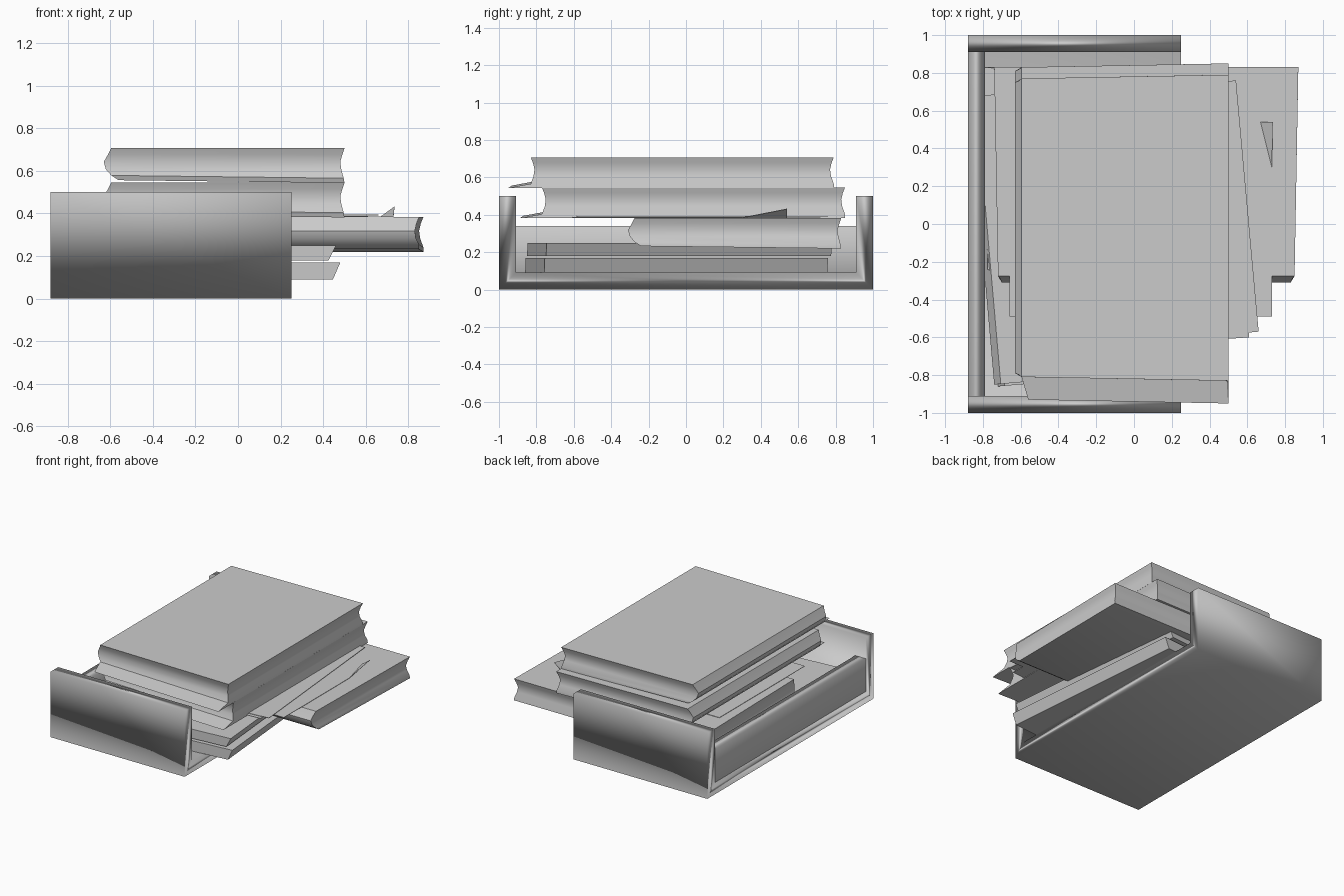
import bpy, bmesh, math
from mathutils import Matrix, Vector

if "Cube" in bpy.data.objects:
    bpy.data.objects.remove(bpy.data.objects["Cube"])

gray = bpy.data.materials.new("plain_gray")
gray.use_nodes = True
gray.diffuse_color = (0.6, 0.6, 0.6, 1)
gray.node_tree.nodes["Principled BSDF"].inputs["Base Color"].default_value = (0.6, 0.6, 0.6, 1)


def finish(name, bm, angle=None):
    """Turn a bmesh into a named, shaded object."""
    bmesh.ops.recalc_face_normals(bm, faces=bm.faces)
    mesh = bpy.data.meshes.new(name)
    bm.to_mesh(mesh)
    bm.free()
    mesh.materials.append(gray)
    ob = bpy.data.objects.new(name, mesh)
    bpy.context.collection.objects.link(ob)
    if angle:
        bpy.ops.object.select_all(action='DESELECT')
        ob.select_set(True)
        bpy.context.view_layer.objects.active = ob
        bpy.ops.object.shade_smooth_by_angle(angle=math.radians(angle))
    return ob


def loft(bm, rings):
    """Skin a list of equal rings and cap both ends."""
    rows = [[bm.verts.new(p) for p in ring] for ring in rings]
    n = len(rows[0])
    for a, b in zip(rows, rows[1:]):
        for i in range(n):
            j = (i + 1) % n
            bm.faces.new((a[i], a[j], b[j], b[i]))
    bm.faces.new(rows[0])
    bm.faces.new(rows[-1])


# Open tray: U-shaped section along x, closed by a lower side wall
WALL = 0.09
section = [(-1, 0), (1, 0), (1, 0.5), (1 - WALL, 0.5), (1 - WALL, WALL),
           (WALL - 1, WALL), (WALL - 1, 0.5), (-1, 0.5)]
bm = bmesh.new()
loft(bm, [[(x, y, z) for y, z in section] for x in (-0.88, 0.25)])
tray = finish("tray", bm)
bm = bmesh.new()
loft(bm, [[(x, y, z) for x, y in ((-0.88, -0.91), (-0.79, -0.91), (-0.79, 0.91), (-0.88, 0.91))]
          for z in (WALL, 0.34)])
side_wall = finish("tray_side_wall", bm)
for ob in (tray, side_wall):
    ob.data.polygons.foreach_set("use_smooth", [True] * len(ob.data.polygons))
    ob.modifiers.new("face_weights", 'WEIGHTED_NORMAL')


def book(name, spine, fore, start, end, fin, z, turned=False):
    """Rounded spine, hollow page edges and a bottom cover that sticks out."""
    # height, spine inset, page-edge inset, end inset
    layers = [(0.0, 0.07, 0.0, -fin), (0.022, 0.035, 0.004, 0.0), (0.05, 0.01, 0.015, 0.015),
              (0.085, 0.0, 0.02, 0.02), (0.12, 0.02, 0.01, 0.012), (0.15, 0.035, 0.0, 0.0)]
    rings = []
    for h, s, f, e in layers:
        back = max(e, 0)
        u0, u1, v0, v1 = spine + s, fore - f, start + e, end - back
        ring = [(u0, v0 + 0.01), (u1, v0 - 0.01), (u1, v1 + 0.01), (u0, v1 - 0.01)]
        # the stack leans slightly down towards the page edge
        ring = [(u, v, z + h - (0.012 * (u - spine) if h < 0.03 else 0)) for u, v in ring]
        rings.append([(v, u, w) if turned else (u, v, w) for u, v, w in ring])
    bm = bmesh.new()
    loft(bm, rings)
    return finish(name, bm, 42)


book("top_book", -0.63, 0.50, -0.82, 0.78, 0.12, 0.557)
book("second_book", -0.63, 0.50, -0.76, 0.84, 0.12, 0.395)
book("crosswise_book", -0.31, 0.83, -0.73, 0.86, 0.055, 0.233, turned=True)


# Two sheared, slightly turned paper blocks on the tray floor
def paper_block(name, corner, z, height, length, width=1.17, turn=5):
    rot = Matrix.Rotation(math.radians(turn), 3, 'Z')
    rings = []
    for h, shear in ((0, 0), (height, 0.035)):
        ring = []
        for x, y in ((0, 0), (width, 0), (width, length), (0, length)):
            p = rot @ Vector((x + shear, y, 0))
            ring.append((max(p.x + corner[0], -0.875), p.y + corner[1], z + h))
        rings.append(ring)
    bm = bmesh.new()
    loft(bm, rings)
    finish(name, bm)


paper_block("lower_paper_block", (-0.72, -0.86), WALL, 0.08, 1.52)
paper_block("upper_paper_block", (-0.74, -0.85), 0.18, 0.07, 1.53)


# Loose sheets between the books
def sheet(name, points, z):
    bm = bmesh.new()
    loft(bm, [[(x, y, z + lift + t) for x, y, lift in points] for t in (0, 0.003)])
    finish(name, bm)


sheet("turned_sheet", [(0.66, -0.57, 0), (0.54, 0.76, 0), (-0.48, 0.67, 0), (-0.36, -0.66, 0)], 0.391)
sheet("lower_sheet", [(0.61, -0.60, 0), (0.52, 0.72, 0), (-0.50, 0.65, 0), (-0.41, -0.67, 0)], 0.386)
sheet("flat_sheet", [(-0.66, -0.49, 0), (0.73, -0.49, 0), (0.73, 0.30, 0),
                     (0.67, 0.54, 0), (-0.66, 0.54, 0)], 0.383)

# Curled corner of the flat sheet
bm = bmesh.new()
loft(bm, [[(0.73, 0.30, 0.383 + t), (0.735, 0.54, 0.43 + t), (0.67, 0.54, 0.383 + t)] for t in (0, 0.003)])
finish("curled_sheet_corner", bm)
